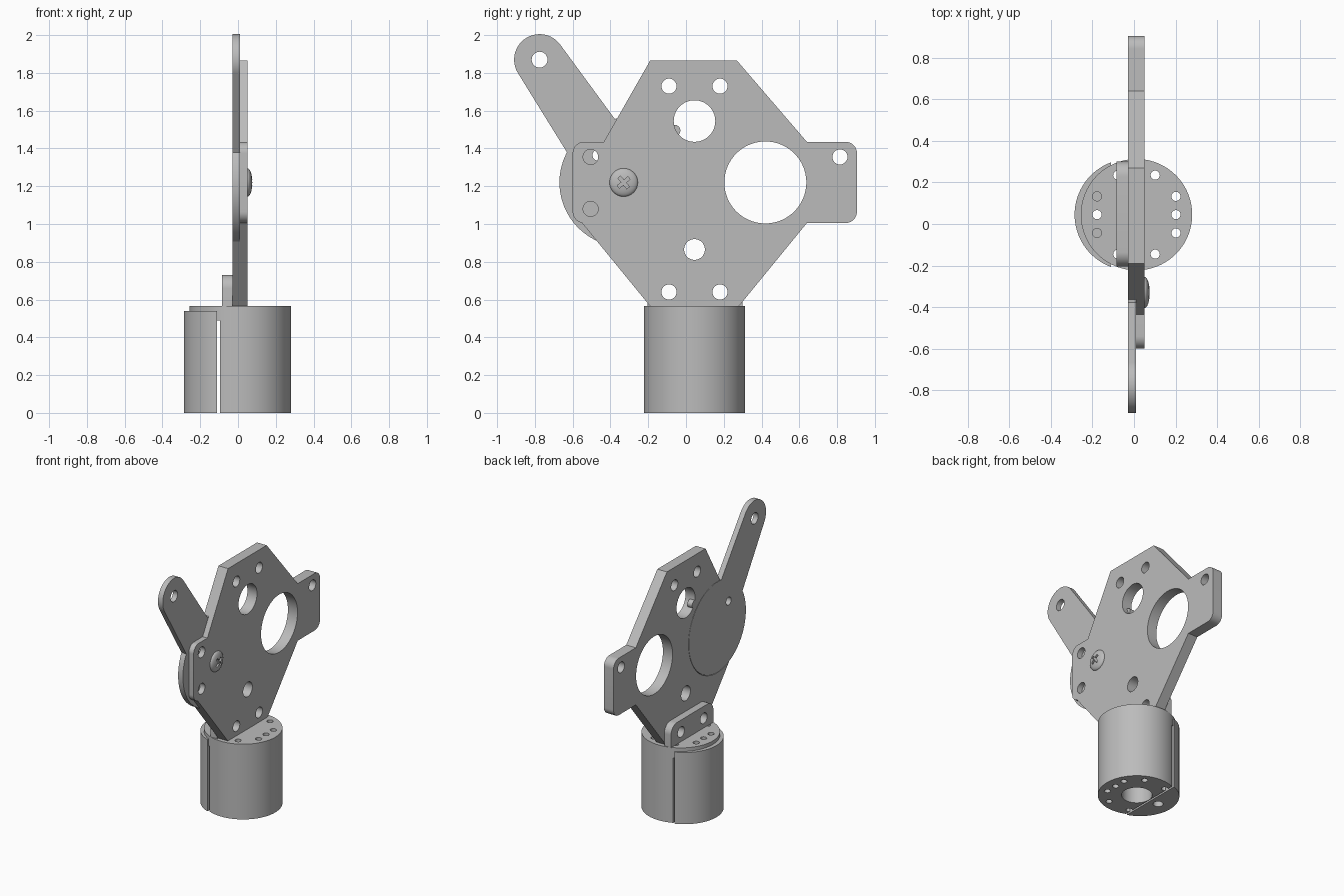
import bpy, bmesh, math
from mathutils import Vector

cube = bpy.data.objects.get("Cube")
if cube:
    bpy.data.objects.remove(cube)

grey = bpy.data.materials.new("plain_grey")
grey.use_nodes = True
grey.diffuse_color = (0.5, 0.5, 0.5, 1)
grey.node_tree.nodes["Principled BSDF"].inputs["Base Color"].default_value = (0.5, 0.5, 0.5, 1)


def arc(u, v, r, start=0, end=360, n=64):
    """Points along an arc; a full turn leaves out the repeated last point."""
    steps = n if end - start == 360 else n - 1
    angles = [math.radians(start + (end - start) * i / steps) for i in range(n)]
    return [(u + r * math.cos(a), v + r * math.sin(a)) for a in angles]


def box(u0, u1, v0, v1):
    return [(u0, v0), (u1, v0), (u1, v1), (u0, v1)]


def rounded(corners, n=8):
    """Outline from (u, v, radius) corners, filleting those with a radius."""
    out = []
    for i, (u, v, r) in enumerate(corners):
        p = Vector((u, v))
        if not r:
            out.append((u, v))
            continue
        a = (Vector(corners[i - 1][:2]) - p).normalized()
        b = (Vector(corners[(i + 1) % len(corners)][:2]) - p).normalized()
        half = a.angle(b) / 2
        s, e = p + a * r / math.tan(half), p + b * r / math.tan(half)
        c = p + (a + b).normalized() * r / math.sin(half)
        for k in range(n + 1):
            d = ((s - c).lerp(e - c, k / n)).normalized()
            out.append(tuple(c + d * r))
    return out


def solid(name, outlines, axis, lo, hi):
    """Extrude flat outlines along x (outline in y, z) or z (outline in x, y)."""
    bm = bmesh.new()
    place = (lambda u, v, w: (w, u, v)) if axis == "X" else (lambda u, v, w: (u, v, w))
    for pts in outlines:
        bottom = [bm.verts.new(place(u, v, lo)) for u, v in pts]
        top = [bm.verts.new(place(u, v, hi)) for u, v in pts]
        bm.faces.new(bottom[::-1])
        bm.faces.new(top)
        for i in range(len(pts)):
            j = (i + 1) % len(pts)
            bm.faces.new((bottom[i], bottom[j], top[j], top[i]))
    bmesh.ops.recalc_face_normals(bm, faces=bm.faces)
    return to_object(name, bm)


def to_object(name, bm):
    mesh = bpy.data.meshes.new(name)
    bm.to_mesh(mesh)
    bm.free()
    mesh.materials.append(grey)
    obj = bpy.data.objects.new(name, mesh)
    bpy.context.scene.collection.objects.link(obj)
    return obj


def activate(obj):
    bpy.ops.object.select_all(action="DESELECT")
    obj.select_set(True)
    bpy.context.view_layer.objects.active = obj


def cut(obj, outlines, axis, lo, hi):
    cutter = solid("cutter", outlines, axis, lo, hi)
    cutter.hide_render = True
    mod = obj.modifiers.new("cut", "BOOLEAN")
    mod.operation, mod.solver, mod.object = "DIFFERENCE", "EXACT", cutter
    activate(obj)
    bpy.ops.object.modifier_apply(modifier=mod.name)
    bpy.data.objects.remove(cutter)


def holes(centres, r, n=32):
    return [arc(u, v, r, n=n) for u, v in centres]


BACK, MID, FACE = -0.03, 0.01, 0.05
PIVOT = (-0.33, 1.22)
FOOT_HOLES = [(-0.09, 0.64), (0.18, 0.64)]

# Main plate with two ears
plate = solid("main_plate", [rounded([
    (-0.19, 0.565, 0), (0.28, 0.565, 0), (0.64, 1.005, 0), (0.905, 1.005, 0.06),
    (0.905, 1.435, 0.06), (0.64, 1.435, 0), (0.27, 1.865, 0), (-0.19, 1.865, 0),
    (-0.435, 1.435, 0), (-0.6, 1.435, 0.06), (-0.6, 1.005, 0.06), (-0.55, 1.005, 0)])],
    "X", BACK, FACE)
cut(plate, [arc(*PIVOT, 0.343, n=96)], "X", BACK - 0.05, MID)
cut(plate, holes(FOOT_HOLES + [(-0.09, 1.73), (0.18, 1.73), (0.815, 1.355),
                               (-0.505, 1.355), (-0.505, 1.08)], 0.04)
    + [arc(0.42, 1.22, 0.217, n=96), arc(0.045, 1.545, 0.11), arc(0.045, 0.865, 0.055)],
    "X", -0.2, 0.2)

# Swinging lever recessed into the plate
lever = solid("lever", [arc(*PIVOT, 0.34, 152, 458, 96) + arc(-0.775, 1.87, 0.135, 36, 213, 32)],
              "X", BACK, MID)
cut(lever, [arc(-0.775, 1.87, 0.042, n=32), arc(-0.465, 1.365, 0.03, n=32)], "X", -0.2, 0.2)

# Stop pin in the upper hole
pin = solid("stop_pin", holes([(-0.06, 1.495)], 0.03), "X", BACK, MID)

# Domed pivot screw with cross slot
bm = bmesh.new()
bmesh.ops.create_uvsphere(bm, u_segments=32, v_segments=16, radius=1)
for v in bm.verts:
    x, y, z = v.co
    v.co = (FACE + 0.026 * z, PIVOT[0] + 0.075 * x, PIVOT[1] + 0.075 * y)
screw = to_object("pivot_screw", bm)
for turn in (40, 130):
    c, s = math.cos(math.radians(turn)), math.sin(math.radians(turn))
    bar = [(PIVOT[0] + u * c - v * s, PIVOT[1] + u * s + v * c)
           for u, v in box(-0.037, 0.037, -0.009, 0.009)]
    cut(screw, [bar], "X", 0.062, 0.1)

# Mounting tab behind the plate foot
tab = solid("mounting_tab", [rounded([(-0.205, 0.565, 0), (0.3, 0.565, 0),
                                      (0.3, 0.73, 0.07), (-0.205, 0.73, 0.07)])],
            "X", -0.085, BACK)
cut(tab, holes(FOOT_HOLES, 0.04), "X", -0.2, 0.2)

# Main barrel: full cap on top, side cut away below it
MX, CY, R = 0.012, 0.045, 0.268
barrel = solid("main_barrel", [arc(MX, CY, R, n=96)], "Z", 0, 0.567)
cut(barrel, [box(-0.5, -0.11, -0.5, 0.5)], "Z", -0.1, 0.54)
cut(barrel, [box(-0.5, -0.096, -0.5, 0.5)], "Z", -0.1, 0.49)
cut(barrel, [arc(MX, CY, 0.105)], "Z", -0.1, 0.49)
ring = [(MX + side * dx, CY + dy) for side in (-1, 1)
        for dx, dy in ((0.09, 0.19), (0.19, 0.088), (0.19, 0), (0.19, -0.088), (0.09, -0.19))]
cut(barrel, holes(ring, 0.022, 24), "Z", -0.1, 0.7)

# Clamp half closing the barrel side
clamp = solid("barrel_clamp", [arc(-0.018, CY, R, n=96)], "Z", 0, 0.54)
cut(clamp, [box(-0.11, 0.5, -0.5, 0.5)], "Z", -0.1, 0.7)
cut(clamp, holes([(MX - 0.19, CY)], 0.022, 24), "Z", -0.1, 0.7)
cut(clamp, holes([(MX - 0.19, CY)], 0.035, 24), "Z", -0.1, 0.1)

for part in (plate, lever, pin, screw, tab, barrel, clamp):
    activate(part)
    bpy.ops.object.shade_smooth_by_angle(angle=math.radians(30))
